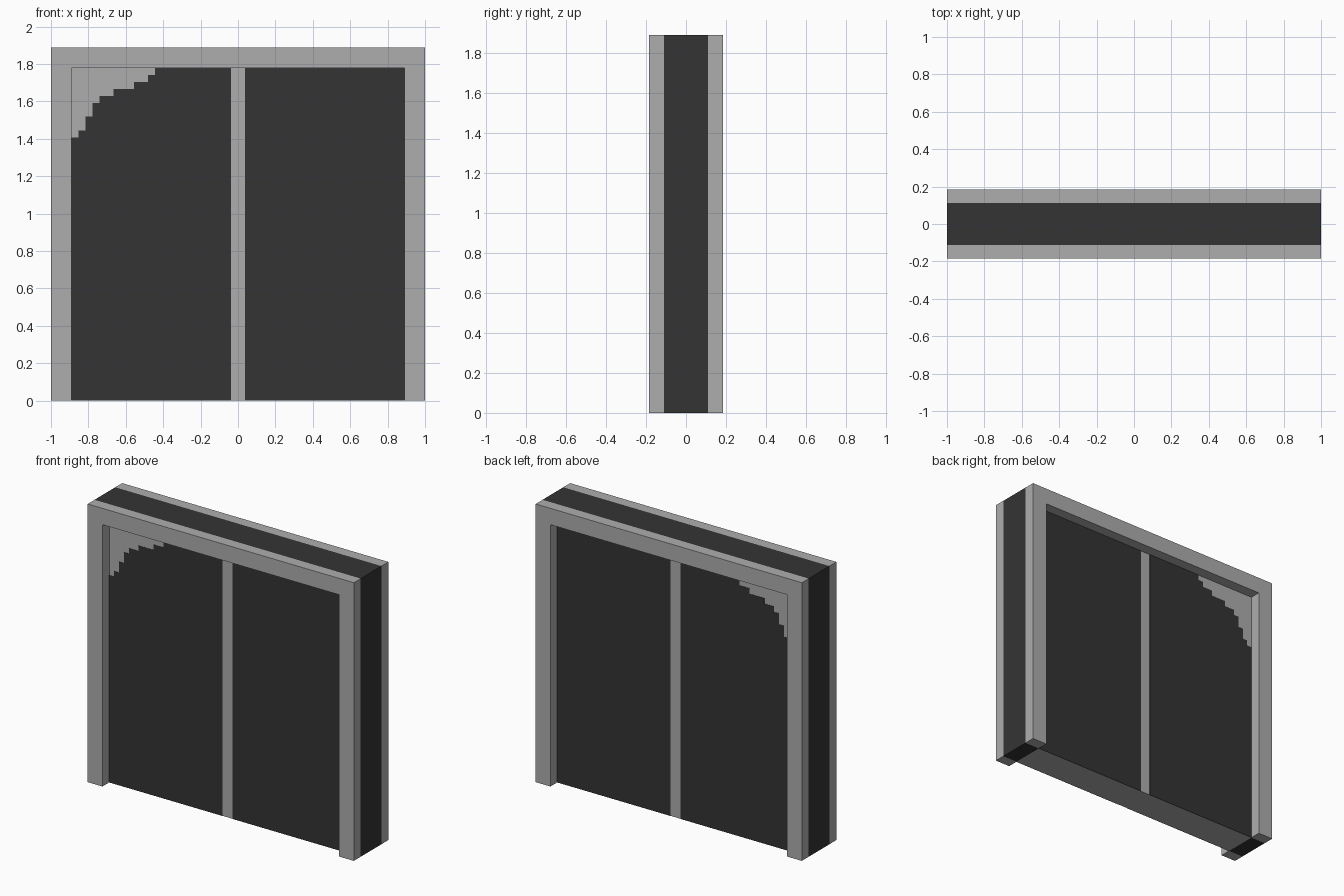
import bpy
import bmesh

if "Cube" in bpy.data.objects:
    bpy.data.objects.remove(bpy.data.objects["Cube"])

U = 1 / 27  # base module: the model is 54 modules wide


def material(name, value):
    m = bpy.data.materials.new(name)
    m.diffuse_color = (value, value, value, 1)
    m.use_nodes = True
    m.node_tree.nodes["Principled BSDF"].inputs["Base Color"].default_value = m.diffuse_color
    return m


GREY = material("light grey", 0.42)
DARK = material("charcoal", 0.034)


def sweep(name, profile, stations, mats, bands=None):
    """Sweep an x/z profile along y; bands gives the material of each segment."""
    bands = bands or [0] * (len(stations) - 1)
    bm = bmesh.new()
    rings = [[bm.verts.new((x * U, y, z * U)) for x, z in profile] for y in stations]
    bm.faces.new(rings[0])
    bm.faces.new(rings[-1])
    n = len(profile)
    for band, a, b in zip(bands, rings, rings[1:]):
        for i in range(n):
            j = (i + 1) % n
            bm.faces.new((a[i], a[j], b[j], b[i])).material_index = band
    bmesh.ops.recalc_face_normals(bm, faces=bm.faces)
    mesh = bpy.data.meshes.new(name)
    bm.to_mesh(mesh)
    bm.free()
    for m in mats:
        mesh.materials.append(m)
    obj = bpy.data.objects.new(name, mesh)
    bpy.context.collection.objects.link(obj)
    return obj


# Arch frame: grey front and back trim with a dark band around the middle
arch = [(-27, 0), (-27, 51), (27, 51), (27, 0), (24, 0), (24, 48), (-24, 48), (-24, 0)]
sweep("frame", arch, [-5 * U, -3 * U, 3 * U, 5 * U], [GREY, DARK], [0, 1, 0])

# Grey panel filling the opening; it shows as centre bar and worn corner
panel = [(-24, 0), (-24, 48), (24, 48), (24, 0)]
sweep("panel", panel, [-3 * U, 3 * U], [GREY])

# Dark leaves on both faces; the left one has a stepped upper corner
steps = [(-24, 38), (-23, 39), (-22, 41), (-21, 43), (-20, 44),
         (-18, 45), (-15, 46), (-13, 47), (-12, 48)]
left = [(-24, 0), steps[0]]
for (x0, z0), (x1, z1) in zip(steps, steps[1:]):
    left += [(x1, z0), (x1, z1)]
left += [(-1, 48), (-1, 0)]
right = [(1, 0), (1, 48), (24, 48), (24, 0)]
for side, s in (("front", -1), ("back", 1)):
    for label, profile in (("left", left), ("right", right)):
        sweep(f"{side}_{label}_leaf", profile,
              [s * 3 * U, s * (3 * U + 0.002)], [DARK])
